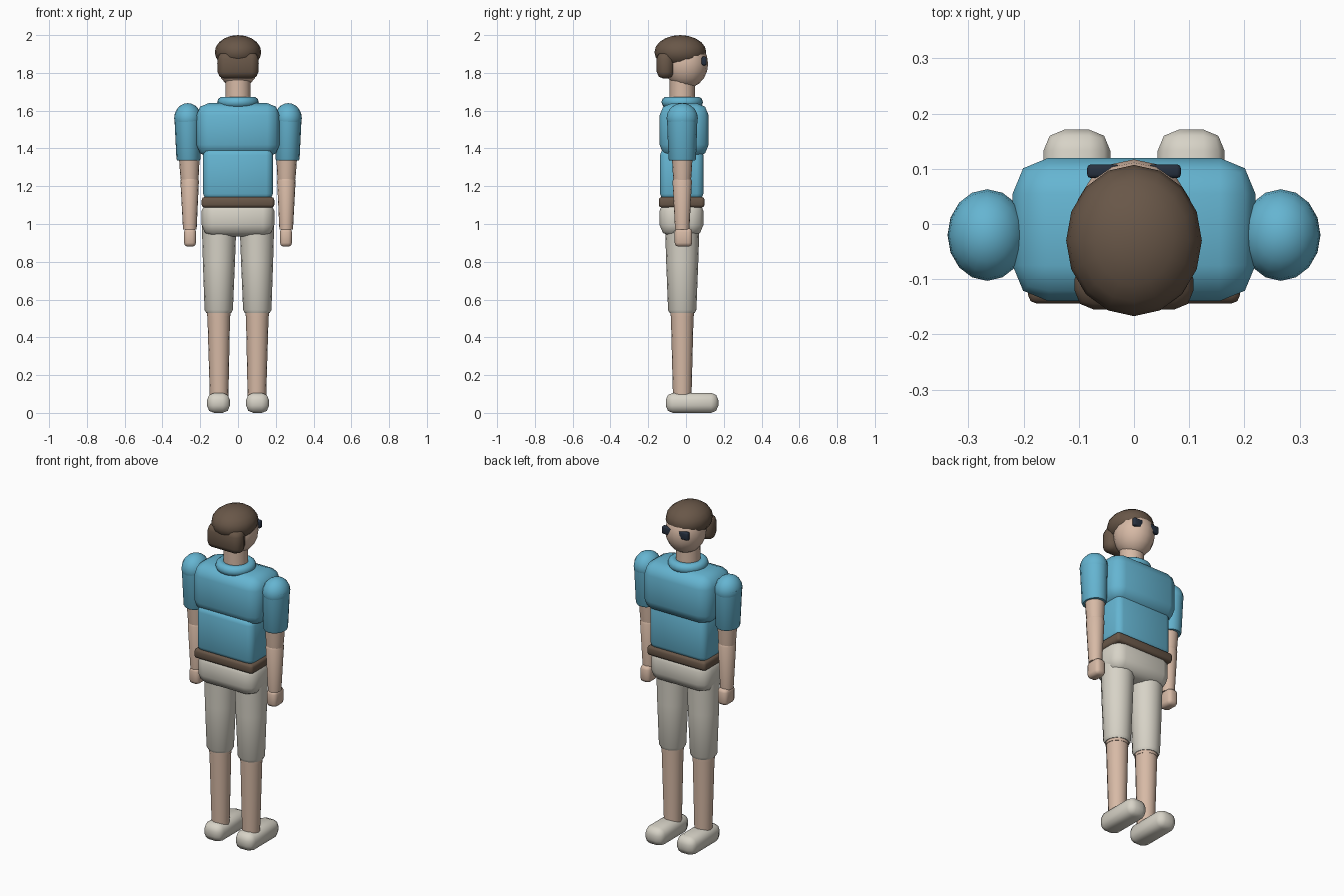
import bpy, bmesh, math
from mathutils import Matrix, Vector

cube = bpy.data.objects.get("Cube")
if cube:
    bpy.data.objects.remove(cube, do_unlink=True)


def material(name, rgb):
    m = bpy.data.materials.new(name)
    m.use_nodes = True
    m.diffuse_color = (*rgb, 1)
    m.node_tree.nodes["Principled BSDF"].inputs["Base Color"].default_value = (*rgb, 1)
    return m


SHIRT = material("sky_blue_cloth", (0.13, 0.46, 0.64))
SKIN = material("skin", (0.68, 0.49, 0.38))
BROWN = material("dark_brown", (0.14, 0.095, 0.065))
CREAM = material("cream_cloth", (0.68, 0.65, 0.57))
DARK = material("dark_lens", (0.02, 0.03, 0.05))


def finish(name, bm, mat, angle=50):
    bmesh.ops.recalc_face_normals(bm, faces=bm.faces)
    mesh = bpy.data.meshes.new(name)
    bm.to_mesh(mesh)
    bm.free()
    mesh.materials.append(mat)
    for p in mesh.polygons:
        p.use_smooth = True
    mesh.set_sharp_from_angle(angle=math.radians(angle))
    obj = bpy.data.objects.new(name, mesh)
    bpy.context.collection.objects.link(obj)
    return obj


def rounded_box(name, mat, x, y, z, bevel, segments=2):
    """Box from (min, max) ranges with every edge rounded."""
    bm = bmesh.new()
    bmesh.ops.create_cube(bm, size=1)
    for v in bm.verts:
        v.co = Vector([(r[0] + r[1]) / 2 + c * (r[1] - r[0])
                       for c, r in zip(v.co, (x, y, z))])
    bmesh.ops.bevel(bm, geom=bm.edges[:], offset=bevel, segments=segments,
                    profile=0.5, affect='EDGES', clamp_overlap=True)
    return finish(name, bm, mat)


def ellipsoid(name, mat, center, radii):
    bm = bmesh.new()
    bmesh.ops.create_uvsphere(bm, u_segments=16, v_segments=10, radius=1,
                              matrix=Matrix.LocRotScale(center, None, radii))
    return finish(name, bm, mat)


def limb(name, mat, rings, y=-0.02, depth=1.0, sides=16):
    """Closed round limb through rings of (x, z, radius)."""
    bm = bmesh.new()
    loops = []
    for x, z, r in rings:
        angles = [2 * math.pi * i / sides for i in range(sides)]
        loops.append([bm.verts.new((x + r * math.cos(a), y + depth * r * math.sin(a), z))
                      for a in angles])
    for low, high in zip(loops, loops[1:]):
        for i in range(sides):
            j = (i + 1) % sides
            bm.faces.new((low[i], low[j], high[j], high[i]))
    bm.faces.new(loops[0][::-1])
    bm.faces.new(loops[-1])
    return finish(name, bm, mat)


def torus(name, mat, center, major, minor, around=24, tube=10):
    bm = bmesh.new()
    grid = []
    for i in range(around):
        a = 2 * math.pi * i / around
        ring = []
        for j in range(tube):
            b = 2 * math.pi * j / tube
            r = major + minor * math.cos(b)
            ring.append(bm.verts.new(Vector(center) + Vector(
                (r * math.cos(a), r * math.sin(a), minor * math.sin(b)))))
        grid.append(ring)
    for i in range(around):
        n = (i + 1) % around
        for j in range(tube):
            k = (j + 1) % tube
            bm.faces.new((grid[i][j], grid[n][j], grid[n][k], grid[i][k]))
    return finish(name, bm, mat)


# Torso
rounded_box("chest", SHIRT, (-0.22, 0.22), (-0.14, 0.12), (1.355, 1.64), 0.065)
rounded_box("waist", SHIRT, (-0.185, 0.185), (-0.138, 0.092), (1.125, 1.4), 0.035)
rounded_box("belt", BROWN, (-0.192, 0.192), (-0.144, 0.098), (1.087, 1.143), 0.015)
rounded_box("hips", CREAM, (-0.192, 0.192), (-0.14, 0.092), (0.935, 1.13), 0.06)
torus("collar", SHIRT, (0, -0.02, 1.645), 0.08, 0.03)

# Head
limb("neck", SKIN, [(0, 1.6, 0.068), (0, 1.78, 0.066)])
ellipsoid("head", SKIN, (0, 0, 1.848), (0.11, 0.117, 0.13))
ellipsoid("hair_cap", BROWN, (0, -0.03, 1.91), (0.123, 0.137, 0.09))
rounded_box("hair_back", BROWN, (-0.108, 0.108), (-0.155, -0.065), (1.77, 1.91), 0.035)

# Arms, legs and lenses on both sides
for side, s in (("left", 1), ("right", -1)):
    rounded_box(side + "_lens", DARK, sorted((s * 0.025, s * 0.085)),
                (0.083, 0.108), (1.84, 1.886), 0.007)

    ellipsoid(side + "_shoulder", SHIRT, (s * 0.266, -0.02, 1.56), (0.072, 0.083, 0.08))
    limb(side + "_sleeve", SHIRT,
         [(s * 0.262, 1.337, 0.06), (s * 0.262, 1.345, 0.064), (s * 0.266, 1.57, 0.071)],
         depth=1.14)
    limb(side + "_upper_arm", SKIN, [(s * 0.256, 1.225, 0.046), (s * 0.257, 1.27, 0.05),
                                     (s * 0.258, 1.36, 0.055)])
    limb(side + "_forearm", SKIN, [(s * 0.255, 0.97, 0.036), (s * 0.256, 1.228, 0.049),
                                   (s * 0.256, 1.24, 0.044)], depth=1.05)
    rounded_box(side + "_hand", SKIN, sorted((s * 0.222, s * 0.286)),
                (-0.06, 0.033), (0.88, 0.978), 0.02)

    limb(side + "_shorts_leg", CREAM,
         [(s * 0.102, 0.528, 0.066), (s * 0.102, 0.545, 0.075),
          (s * 0.101, 0.8, 0.085), (s * 0.1, 1.02, 0.092)])
    limb(side + "_knee", SKIN, [(s * 0.102, 0.512, 0.062), (s * 0.102, 0.56, 0.063)])
    limb(side + "_shin", SKIN, [(s * 0.1, 0.08, 0.049), (s * 0.102, 0.513, 0.06)])
    rounded_box(side + "_shoe", CREAM, sorted((s * 0.043, s * 0.164)),
                (-0.107, 0.171), (0, 0.106), 0.038)
